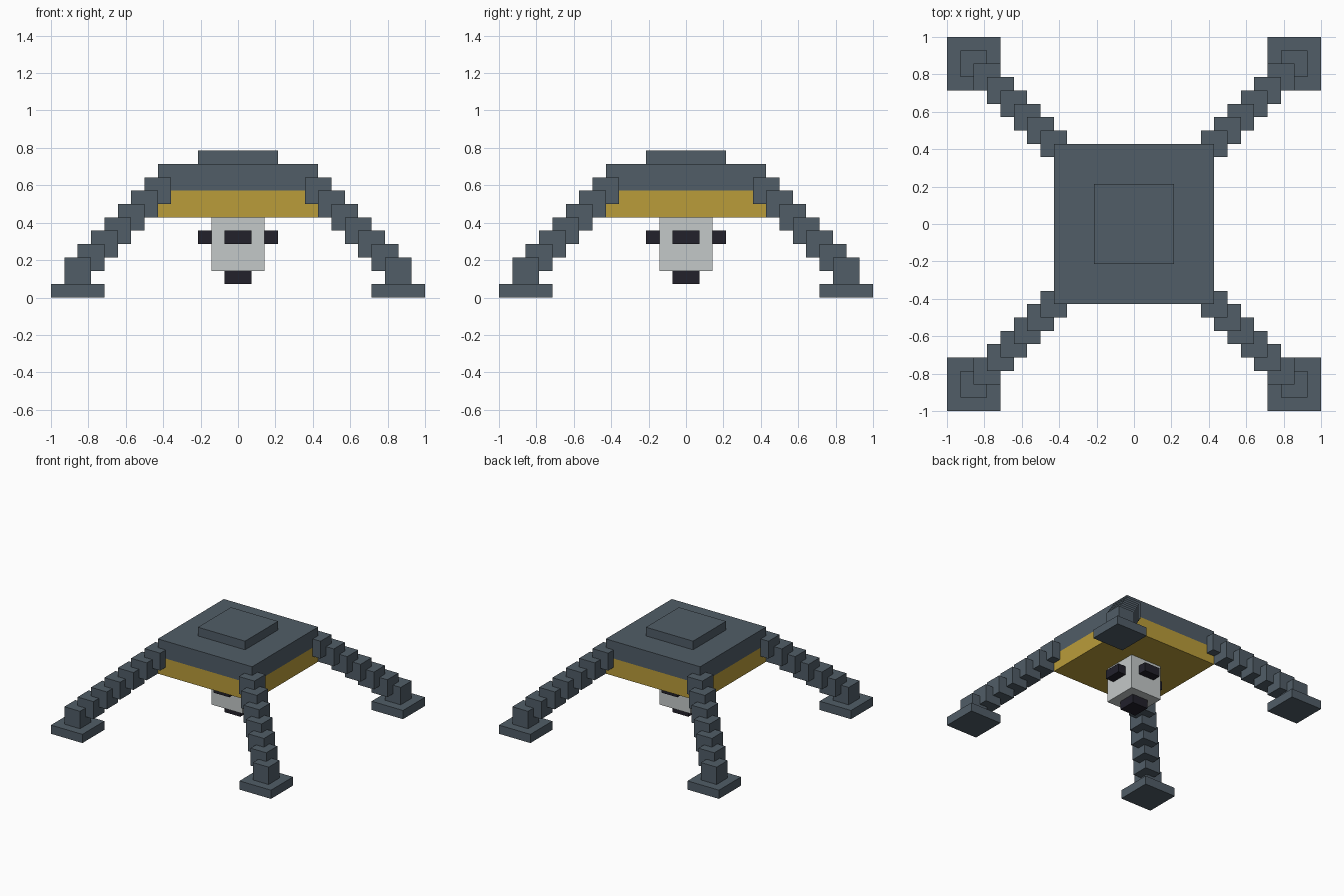
import bpy
import bmesh
from mathutils import Matrix, Vector

default_cube = bpy.data.objects.get("Cube")
if default_cube:
    bpy.data.objects.remove(default_cube, do_unlink=True)

U = 1 / 14  # one block of the grid the model is built on


def make_material(name, rgb):
    mat = bpy.data.materials.new(name)
    mat.use_nodes = True
    colour = (*rgb, 1)
    mat.diffuse_color = colour
    mat.node_tree.nodes["Principled BSDF"].inputs["Base Color"].default_value = colour
    return mat


slate = make_material("slate grey", (0.082, 0.110, 0.136))
yellow = make_material("mustard yellow", (0.49, 0.335, 0.042))
pale = make_material("pale grey", (0.55, 0.58, 0.58))
black = make_material("dark lens", (0.016, 0.015, 0.024))


def make_part(name, mat, boxes):
    """Build one object from (centre x, centre y, bottom z, width, depth, height) boxes."""
    bm = bmesh.new()
    for x, y, z, w, d, h in boxes:
        place = Matrix.Translation(Vector((x, y, z + h / 2)) * U)
        size = Matrix.Diagonal((w * U, d * U, h * U, 1))
        bmesh.ops.create_cube(bm, size=1, matrix=place @ size)
    mesh = bpy.data.meshes.new(name)
    bm.to_mesh(mesh)
    bm.free()
    mesh.materials.append(mat)
    obj = bpy.data.objects.new(name, mesh)
    bpy.context.collection.objects.link(obj)
    return obj


# Body: yellow underside, slate shell and raised roof hatch
make_part("body_underside", yellow, [(0, 0, 6, 12, 12, 2)])
make_part("body_shell", slate, [(0, 0, 8, 12, 12, 2)])
make_part("roof_hatch", slate, [(0, 0, 10, 6, 6, 1)])

# Hanging sensor head with a lens on each side and one below
make_part("sensor_head", pale, [(0, 0, 2, 4, 4, 4)])
make_part("bottom_lens", black, [(0, 0, 1, 2, 2, 1)])
for side, x, y in (("front", 0, -1), ("back", 0, 1), ("left", 1, 0), ("right", -1, 0)):
    make_part(side + "_lens", black,
              [(x * 2.5, y * 2.5, 4, 2 - abs(x), 2 - abs(y), 1)])

# Four stepped diagonal legs with flat feet
for end, sy in (("front", -1), ("back", 1)):
    for side, sx in (("left", 1), ("right", -1)):
        steps = [(sx * (6 + i), sy * (6 + i), 7 - i, 2, 2, 2) for i in range(7)]
        make_part(f"{end}_{side}_leg", slate, steps)
        make_part(f"{end}_{side}_foot", slate, [(sx * 12, sy * 12, 0, 4, 4, 1)])
